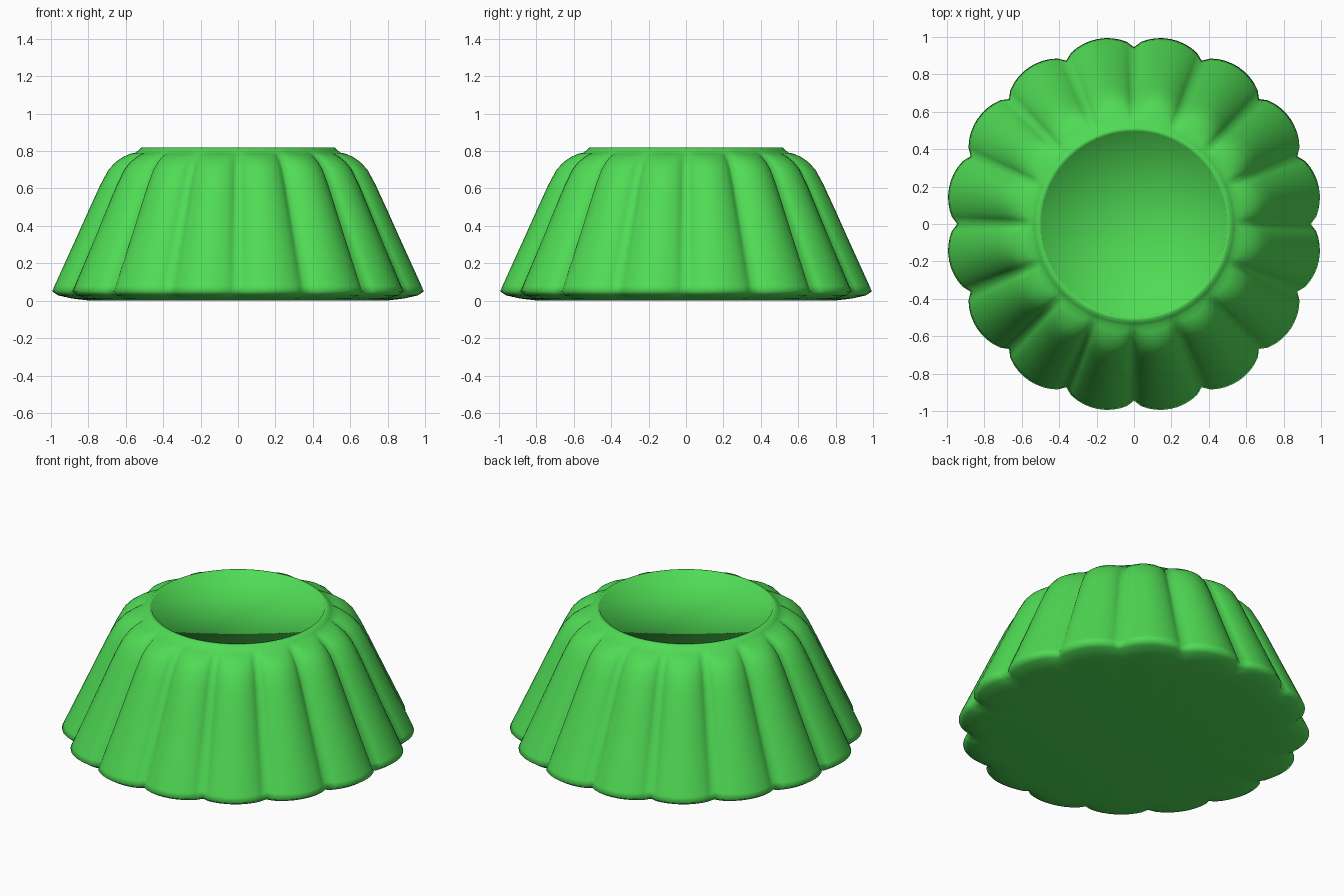
import bpy, bmesh, math

if "Cube" in bpy.data.objects:
    bpy.data.objects.remove(bpy.data.objects["Cube"])

LOBES = 16
STEPS = 10                 # points around one lobe
N = LOBES * STEPS

green = bpy.data.materials.new("leaf_green")
green.diffuse_color = (0.08, 0.71, 0.09, 1.0)
green.use_nodes = True
green.node_tree.nodes["Principled BSDF"].inputs["Base Color"].default_value = green.diffuse_color

# outer wall profile: height, radius at lobe crest, radius at groove
wall = [
    (0.000, 0.800, 0.780),
    (0.012, 0.900, 0.865),
    (0.028, 0.975, 0.920),
    (0.050, 1.008, 0.945),
    (0.080, 0.995, 0.930),
    (0.200, 0.940, 0.873),
    (0.350, 0.871, 0.802),
    (0.500, 0.803, 0.733),
    (0.620, 0.747, 0.677),
    (0.700, 0.703, 0.635),
    (0.740, 0.666, 0.603),
    (0.768, 0.625, 0.573),
    (0.785, 0.585, 0.553),
    (0.792, 0.550, 0.545),
    # collar and lip
    (0.805, 0.532, 0.532),
    (0.820, 0.515, 0.515),
    (0.820, 0.495, 0.495),
    # recessed top
    (0.803, 0.490, 0.490),
]


def ring(bm, z, crest, groove):
    """One closed loop of scalloped cross-section."""
    verts = []
    for i in range(N):
        a = 2 * math.pi * i / N
        bulge = abs(math.sin(a * LOBES / 2)) ** 0.65
        r = groove + (crest - groove) * bulge
        verts.append(bm.verts.new((r * math.cos(a), r * math.sin(a), z)))
    return verts


def bridge(bm, low, high):
    for i in range(N):
        j = (i + 1) % N
        bm.faces.new((low[i], low[j], high[j], high[i]))


def cap(bm, loop, z, up):
    centre = bm.verts.new((0, 0, z))
    for i in range(N):
        a, b = loop[i], loop[(i + 1) % N]
        bm.faces.new((a, b, centre) if up else (b, a, centre))


# fluted body with a shallow dished top and flat base
bm = bmesh.new()
rings = [ring(bm, *p) for p in wall]
for low, high in zip(rings, rings[1:]):
    bridge(bm, low, high)
cap(bm, rings[0], 0.0, False)
cap(bm, rings[-1], 0.803, True)
for f in bm.faces:
    f.smooth = True

mesh = bpy.data.meshes.new("fluted_body")
bm.to_mesh(mesh)
bm.free()
mesh.materials.append(green)
body = bpy.data.objects.new("fluted_body", mesh)
bpy.context.collection.objects.link(body)
